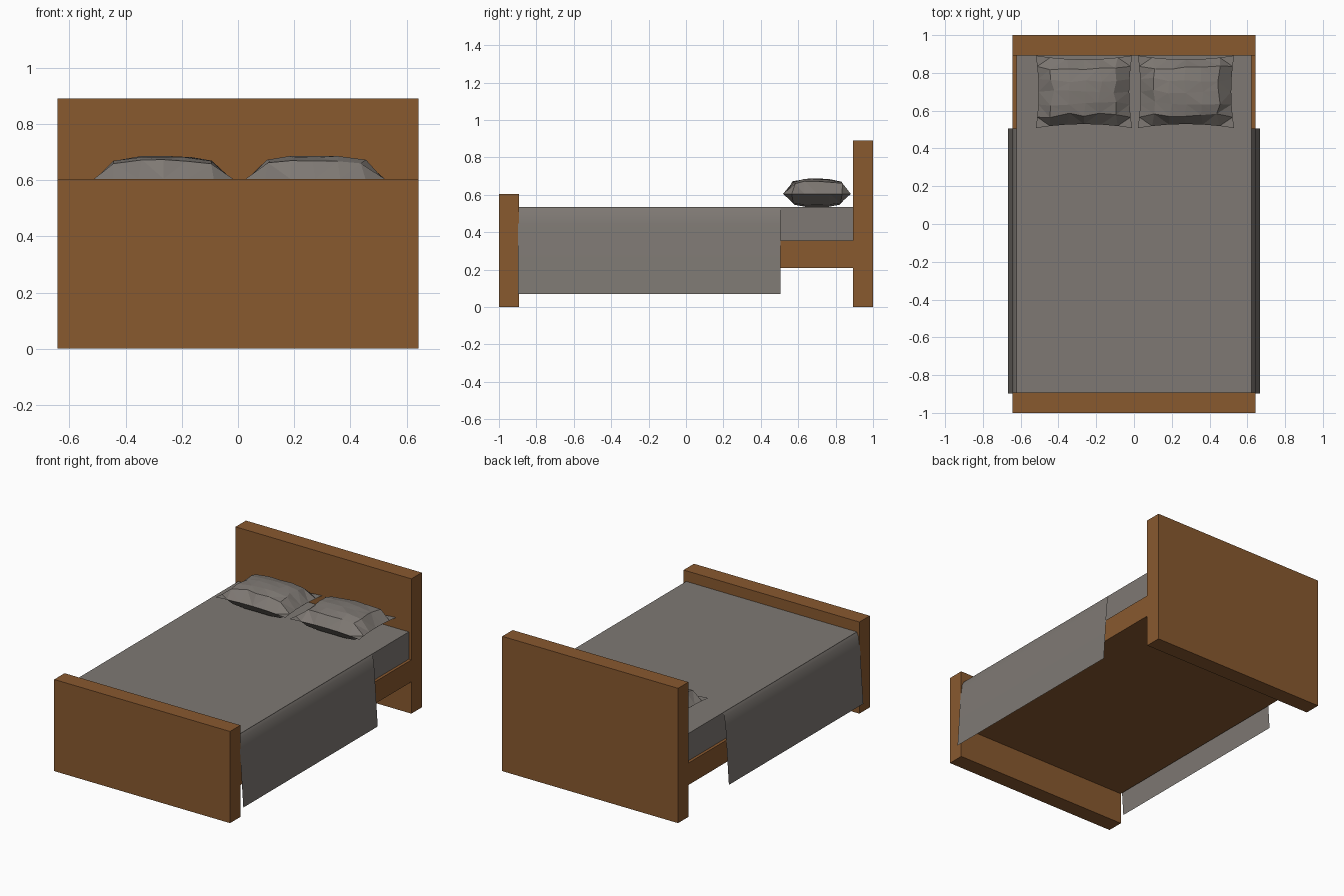
import bpy, bmesh, random

if "Cube" in bpy.data.objects:
    bpy.data.objects.remove(bpy.data.objects["Cube"])

random.seed(4)


def material(name, rgb):
    m = bpy.data.materials.new(name)
    m.diffuse_color = (*rgb, 1)
    m.use_nodes = True
    m.node_tree.nodes["Principled BSDF"].inputs["Base Color"].default_value = m.diffuse_color
    return m


WOOD = material("brown_wood", (0.25, 0.10, 0.028))
CLOTH = material("grey_cloth", (0.21, 0.19, 0.173))


def finish(bm, name, mat):
    me = bpy.data.meshes.new(name)
    bm.to_mesh(me)
    bm.free()
    me.materials.append(mat)
    ob = bpy.data.objects.new(name, me)
    bpy.context.collection.objects.link(ob)
    return ob


def box(name, lo, hi, mat):
    bm = bmesh.new()
    bmesh.ops.create_cube(bm, size=1)
    for v in bm.verts:
        v.co = [(a + b) / 2 + c * (b - a) for a, b, c in zip(lo, hi, v.co)]
    return finish(bm, name, mat)


# wooden frame and mattress
box("footboard", (-0.642, -1, 0), (0.642, -0.892, 0.605), WOOD)
box("headboard", (-0.642, 0.892, 0), (0.642, 1, 0.89), WOOD)
box("bed_base", (-0.642, -0.892, 0.21), (0.642, 0.892, 0.355), WOOD)
box("mattress", (-0.623, -0.892, 0.355), (0.623, 0.892, 0.535), CLOTH)


# blanket sides: thin sheets hanging from the mattress edges
def blanket_side(name, side):
    profile = [(0.62, 0.535), (0.633, 0.515), (0.643, 0.44), (0.655, 0.25), (0.667, 0.07)]
    bm = bmesh.new()
    rows = [[bm.verts.new((side * x, y, z)) for y in (-0.897, 0.505)] for x, z in profile]
    for a, b in zip(rows, rows[1:]):
        loop = [a[0], b[0], b[1], a[1]]
        bm.faces.new(loop if side > 0 else loop[::-1])
    ob = finish(bm, name, CLOTH)
    ob.data.shade_smooth()


blanket_side("blanket_right", 1)
blanket_side("blanket_left", -1)


# pillows: puffed grids with pinched edges, joined along the seam
def pillow(name, cx):
    steps = [-1, -0.7, -0.35, 0, 0.35, 0.7, 1]
    n = len(steps)
    bm = bmesh.new()
    seam = {}
    for sign, puff in ((1, 0.08), (-1, 0.07)):
        grid = {}
        for i, u in enumerate(steps):
            for j, v in enumerate(steps):
                edge = abs(u) == 1 or abs(v) == 1
                if edge and (i, j) in seam:
                    grid[i, j] = seam[i, j]
                    continue
                x = cx + 0.255 * u * (1 - 0.06 * (1 - v * v))
                y = 0.70 + 0.192 * v * (1 - 0.11 * (1 - u * u))
                h = puff * (1 - abs(u) ** 5) * (1 - abs(v) ** 5)
                if not edge and sign > 0:
                    x += random.uniform(-0.012, 0.012)
                    y += random.uniform(-0.012, 0.012)
                    h += random.uniform(-0.004, 0.002)
                grid[i, j] = bm.verts.new((x, y, 0.605 + sign * h))
                if edge:
                    seam[i, j] = grid[i, j]
        for i in range(n - 1):
            for j in range(n - 1):
                loop = [grid[i, j], grid[i + 1, j], grid[i + 1, j + 1], grid[i, j + 1]]
                bm.faces.new(loop if sign > 0 else loop[::-1])
    bmesh.ops.triangulate(bm, faces=bm.faces[:])
    bmesh.ops.recalc_face_normals(bm, faces=bm.faces[:])
    finish(bm, name, CLOTH)


pillow("pillow_left", -0.265)
pillow("pillow_right", 0.275)
